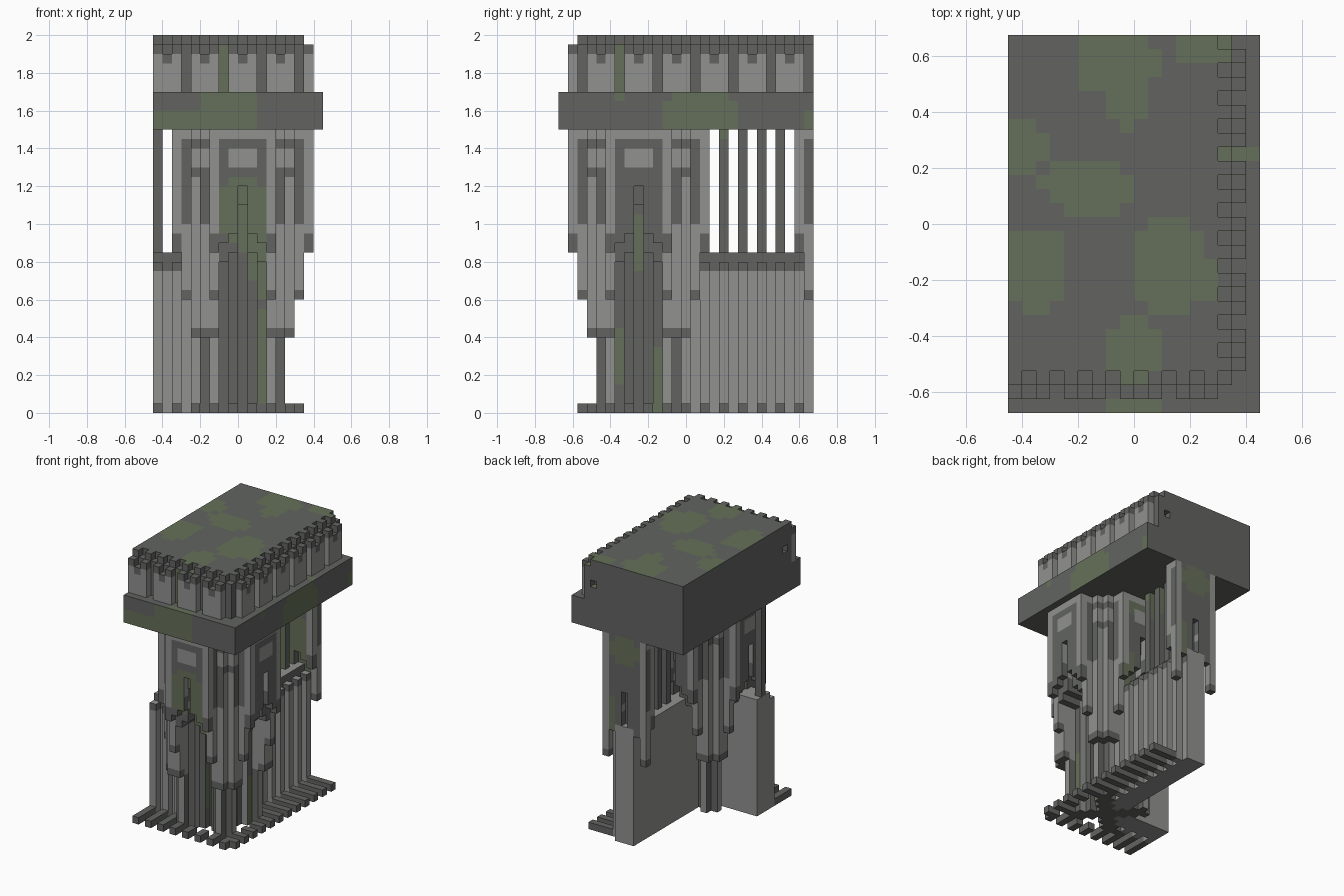
import bpy
import bmesh
from mathutils import Vector

if "Cube" in bpy.data.objects:
    bpy.data.objects.remove(bpy.data.objects["Cube"], do_unlink=True)

# Block grid: one block is UNIT wide
UNIT = 0.05
NX, NY, NZ = 18, 27, 40
ORIGIN = Vector((-NX, -NY, 0)) * UNIT / 2
LIGHT, DARK, GREEN = range(3)


def material(name, rgb):
    mat = bpy.data.materials.new(name)
    mat.use_nodes = True
    mat.diffuse_color = (*rgb, 1)
    mat.node_tree.nodes["Principled BSDF"].inputs["Base Color"].default_value = (*rgb, 1)
    return mat


MATERIALS = [material("light stone", (0.285, 0.285, 0.28)),
             material("dark stone", (0.122, 0.127, 0.12)),
             material("mossy stone", (0.13, 0.163, 0.1))]


def build(name, cells, colour):
    """Skin a set of blocks; colour(cell, axis, sign) picks each face's material."""
    bm = bmesh.new()
    verts = {}
    for cell in sorted(cells):
        for axis in range(3):
            for sign in (-1, 1):
                beside = list(cell)
                beside[axis] += sign
                if tuple(beside) in cells:
                    continue
                quad = []
                for u, v in ((0, 0), (1, 0), (1, 1), (0, 1))[::sign]:
                    p = list(cell)
                    p[axis] += sign > 0
                    p[(axis + 1) % 3] += u
                    p[(axis + 2) % 3] += v
                    p = tuple(p)
                    if p not in verts:
                        verts[p] = bm.verts.new(ORIGIN + Vector(p) * UNIT)
                    quad.append(verts[p])
                bm.faces.new(quad).material_index = colour(cell, axis, sign)
    mesh = bpy.data.meshes.new(name)
    bm.to_mesh(mesh)
    bm.free()
    for mat in MATERIALS:
        mesh.materials.append(mat)
    bpy.context.collection.objects.link(bpy.data.objects.new(name, mesh))


# Moss patches as ellipses (centre and radii), keyed by the axis and sign of the face
MOSS = {
    (2, 1): [(-.06, .57, .15, .13), (-.03, .43, .08, .09), (.25, .66, .1, .1),
             (-.4, .28, .09, .1), (-.16, .13, .17, .1), (-.35, -.17, .11, .17),
             (.13, -.15, .14, .17), (0, -.46, .09, .14), (.4, .25, .1, .04),
             (.22, -.2, .08, .09), (0, -.66, .1, .05)],
    (1, -1): [(-.32, 1.55, .2, .07), (-.05, 1.6, .17, .13), (.03, 1.06, .14, .2),
              (.12, .8, .05, .2), (.12, .3, .03, .25), (-.07, 1.8, .04, .15)],
    (0, 1): [(.08, 1.57, .21, .15), (.66, 1.52, .06, .07), (-.36, .3, .03, .15),
             (-.25, .9, .04, .14), (-.16, .1, .04, .25), (-.35, 1.8, .04, .15)],
    (1, 1): [(.03, 1.4, .16, .09), (.15, .85, .06, .2)],
}


def stone(cell, axis, sign):
    """Dark stone with moss patches."""
    x, y, z = ORIGIN + (Vector(cell) + Vector((.5, .5, .5))) * UNIT
    u, v = ((y, z), (x, z), (x, y))[axis]
    inside = any(((u - a) / r) ** 2 + ((v - b) / s) ** 2 < 1
                 for a, b, r, s in MOSS.get((axis, sign), []))
    return GREEN if inside else DARK


def block(xs, ys, zs):
    return {(a, b, c) for a in xs for b in ys for c in zs}


# Lintel slab
build("lintel", block(range(NX), range(NY), range(30, 34)), stone)

# Frieze core with alternating teeth along its outer top edges and a socket in each cut end
core = block(range(16), range(2, NY), range(34, NZ))
core -= {(a, 2, 39) for a in range(1, 15, 2)}
core -= {(15, b, 39) for b in range(2, NY, 2)}
core -= {(0, 3, 36), (14, 26, 36)}
build("frieze_core", core, stone)

# Frieze pillars, three blocks wide, one block apart, notched in the middle of the top
pillars = block([a for a in range(15) if a % 4 != 3], [1], range(34, 39))
pillars |= block([16], [b for b in range(3, NY) if b % 4 != 2], range(34, 39))
pillars -= block(range(1, 15, 4), [1], [38]) | block([16], range(4, NY, 4), [38])


def pillar_colour(cell, axis, sign):
    a, b, c = cell
    middle = a % 4 == 1 if b == 1 else b % 4 == 0
    return DARK if axis == 2 or c == 38 or (c == 37 and middle) else LIGHT


build("frieze_pillars", pillars, pillar_colour)

# Flared column: hanging tips at the corners, pointed arches cut into each face
TIPS = {4: 8, 5: 8, 6: 12, 7: 17}
ARCH = [(22, 24), (17, 19), (16, 18)]


def layer_bottom(i, j):
    near, far = sorted((abs(i), abs(j)))
    if far > 7 or near + far > (10 if far == 7 else 9):
        return None
    if far <= near + 1 and near + far <= 7:         # cross-shaped shaft
        return 0
    if near <= 2:
        return ARCH[near][far == 7]
    return TIPS[far]


def column(name, ca, cb):
    cells = set()
    for a in range(NX):
        for b in range(NY):
            low = layer_bottom(a - ca, b - cb)
            if low is not None:
                cells |= block([a], [b], range(low, 30))

    def colour(cell, axis, sign):
        a, b, c = cell
        low = layer_bottom(a - ca, b - cb)
        if axis == 2:
            return DARK
        s = abs(a - ca) if axis == 1 else abs(b - cb)
        cut_end = axis == 1 and b == NY - 1
        if low and c <= low + (low >= TIPS[7]):     # dark hanging tips
            return stone(cell, axis, sign)
        if s <= 2:                                  # face panel with window
            light = not cut_end and (c >= 29 or s <= 1 and c in (26, 27))
            return LIGHT if light else stone(cell, axis, sign)
        hood = c == 28 and 4 <= s <= 6
        groove = s == 4 and (c < 8 or 20 <= c <= 25) or s == 5 and c == 25
        edge = s == 6 and 20 <= c <= 28
        return DARK if hood or groove or edge else LIGHT

    build(name, cells, colour)


CA, CB = 9, 8
column("corner_column", CA, CB)
column("next_column", CA, CB + 24)


def side_and_front(along, out, zs):
    """Place blocks beside the side wall and mirror them to the front wall."""
    cells = {(CA + out, CB + along, c) for c in zs}
    cells |= {(CA - along, CB - out, c) for c in zs}
    return {p for p in cells if 0 <= p[0] < NX and 0 <= p[1] < NY}


# Ribbed low walls, window bars and floor slats
wall, bars, slats = set(), set(), set()
for along in range(-6, 19):
    odd = along % 2 == 1
    for out in range(-1, 7):
        if along >= 2 and out <= 1:
            wall |= side_and_front(along, out, range(17))
        if along >= 5 and out == 2 and odd:
            wall |= side_and_front(along, out, range(16))
        if odd and out >= 2 and (along >= 0 or -along <= out):
            if along >= 5 or out >= 5:
                slats |= side_and_front(along, out, [0])
    if odd and along >= 9:
        bars |= side_and_front(along, 0, range(17, 30))


def wall_colour(cell, axis, sign):
    outer = (axis, sign) in ((0, 1), (1, -1))
    return DARK if cell[2] >= 15 and outer else LIGHT


slats -= wall
build("low_walls", wall, wall_colour)
build("window_bars", bars, stone)
build("floor_slats", slats, lambda *face: DARK)
